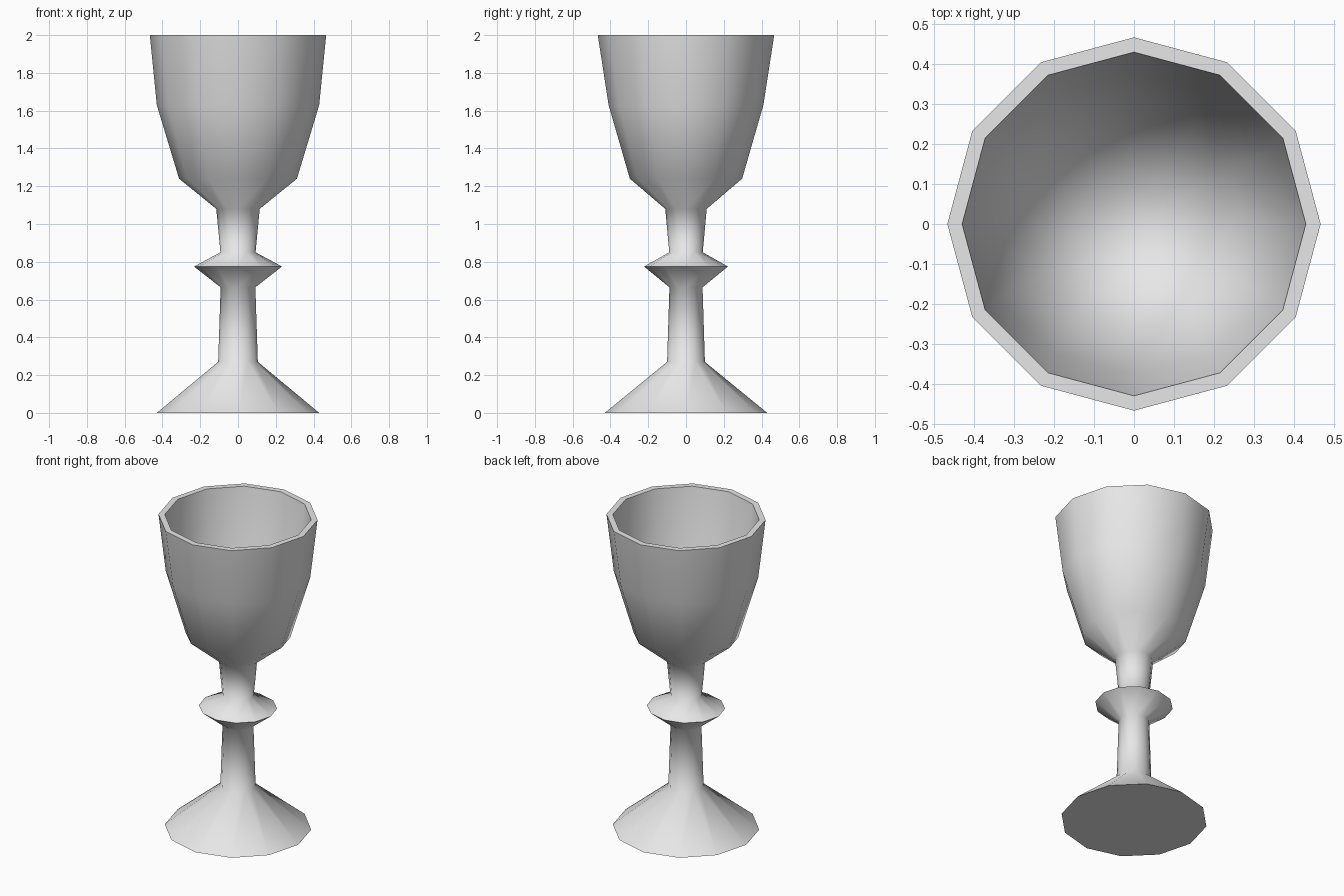
import bpy, bmesh, math

cube = bpy.data.objects.get("Cube")
if cube:
    bpy.data.objects.remove(cube, do_unlink=True)

SIDES = 12
SQUASH = 0.953  # the rings between foot and rim are slightly flattened front to back

# Profile from the foot, up the outside, over the rim and down the inside:
# (radius, height, depth scale)
foot = [(0.43, 0.0, 1)]
stem = [(0.105, 0.27, SQUASH), (0.092, 0.665, SQUASH)]
knob = [(0.233, 0.775, SQUASH), (0.093, 0.85, SQUASH)]
bowl_outside = [(0.115, 1.08, SQUASH), (0.312, 1.24, SQUASH),
                (0.43, 1.63, SQUASH), (0.467, 2.0, 1)]
bowl_inside = [(0.43, 2.0, 1), (0.395, 1.63, SQUASH),
               (0.28, 1.26, SQUASH), (0.1, 1.115, SQUASH)]
profile = foot + stem + knob + bowl_outside + bowl_inside


def add_ring(bm, radius, height, depth):
    ring = []
    for i in range(SIDES):
        a = math.tau * i / SIDES
        ring.append(bm.verts.new((radius * math.cos(a),
                                  radius * depth * math.sin(a), height)))
    return ring


def turn(name, profile, material):
    bm = bmesh.new()
    rings = [add_ring(bm, *point) for point in profile]
    for low, high in zip(rings, rings[1:]):
        for i in range(SIDES):
            j = (i + 1) % SIDES
            bm.faces.new((low[i], low[j], high[j], high[i]))
    # Close the underside of the foot and the floor of the cup
    bm.faces.new(rings[0][::-1])
    bm.faces.new(rings[-1])
    bmesh.ops.recalc_face_normals(bm, faces=bm.faces)
    mesh = bpy.data.meshes.new(name)
    bm.to_mesh(mesh)
    bm.free()
    mesh.materials.append(material)
    obj = bpy.data.objects.new(name, mesh)
    bpy.context.collection.objects.link(obj)
    return obj


grey = bpy.data.materials.new("light_grey")
grey.use_nodes = True
colour = (0.8, 0.8, 0.8, 1)
grey.diffuse_color = colour
for node in grey.node_tree.nodes:
    if node.type == "BSDF_PRINCIPLED":
        node.inputs["Base Color"].default_value = colour

goblet = turn("goblet", profile, grey)

# Smooth sides, with sharp edges at the rim, knob and foot
bpy.ops.object.select_all(action="DESELECT")
goblet.select_set(True)
bpy.context.view_layer.objects.active = goblet
bpy.ops.object.shade_smooth_by_angle(angle=math.radians(75))
